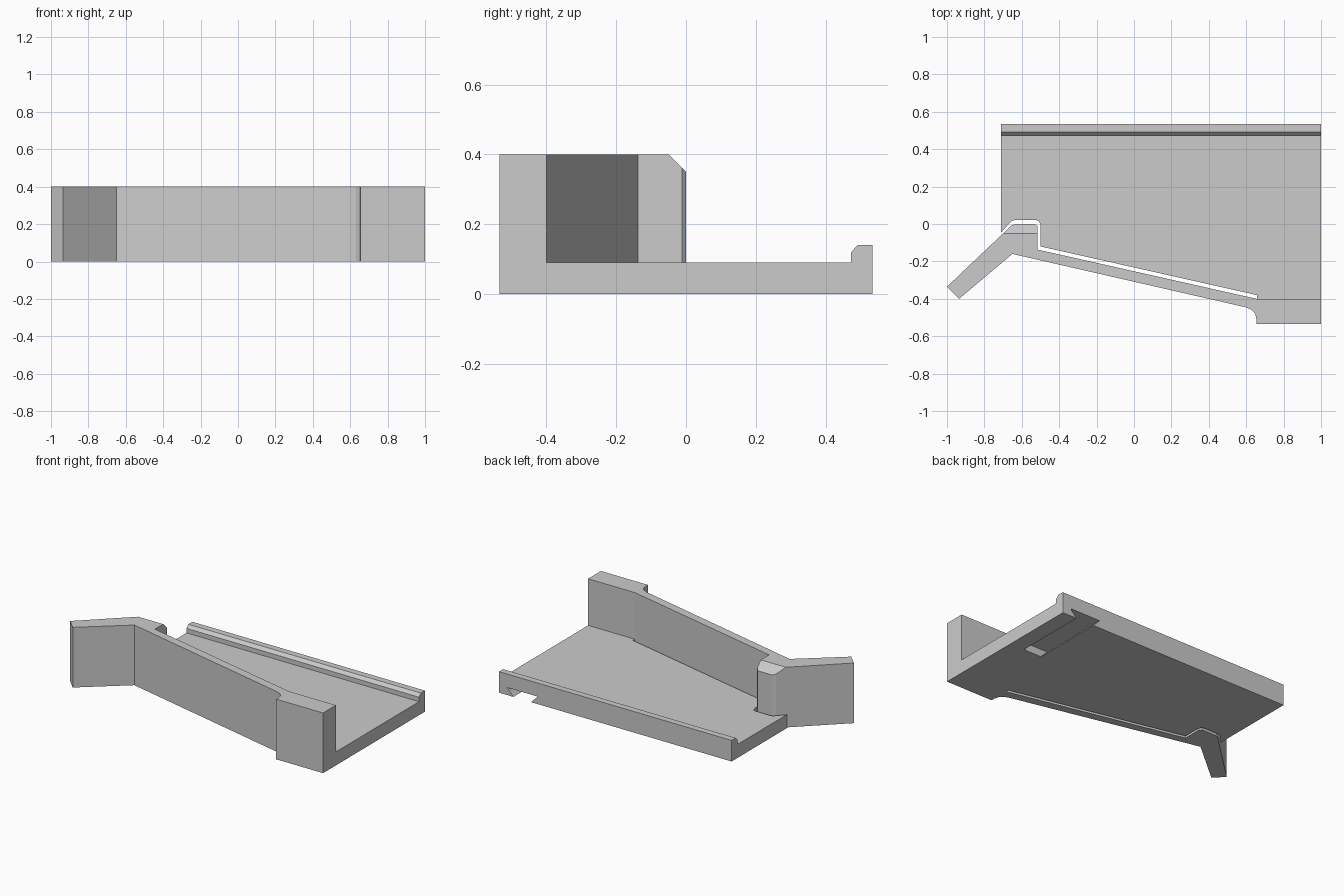
import bpy
import bmesh
from mathutils import Vector

cube = bpy.data.objects.get("Cube")
if cube:
    bpy.data.objects.remove(cube)

grey = bpy.data.materials.new("plain grey")
grey.use_nodes = True
grey.diffuse_color = (0.6, 0.6, 0.6, 1)
grey.node_tree.nodes["Principled BSDF"].inputs["Base Color"].default_value = (0.6, 0.6, 0.6, 1)


def prism(name, profile, start, end, axis="z"):
    """Extrude a flat profile along one axis: (x, y) along z, (y, z) along x, (x, z) along y."""
    place = {"z": lambda a, b, t: (a, b, t),
             "x": lambda a, b, t: (t, a, b),
             "y": lambda a, b, t: (a, t, b)}[axis]
    bm = bmesh.new()
    face = bm.faces.new([bm.verts.new(place(a, b, start)) for a, b in profile])
    shift = Vector(place(0, 0, end - start))
    new = bmesh.ops.extrude_face_region(bm, geom=[face])["geom"]
    bmesh.ops.translate(bm, vec=shift, verts=[v for v in new if isinstance(v, bmesh.types.BMVert)])
    bmesh.ops.recalc_face_normals(bm, faces=bm.faces)
    mesh = bpy.data.meshes.new(name)
    bm.to_mesh(mesh)
    bm.free()
    mesh.materials.append(grey)
    obj = bpy.data.objects.new(name, mesh)
    bpy.context.collection.objects.link(obj)
    return obj


def cut(target, cutter):
    """Subtract the cutter, then discard it."""
    mod = target.modifiers.new("cut", "BOOLEAN")
    mod.operation = "DIFFERENCE"
    mod.solver = "EXACT"
    mod.object = cutter
    bpy.context.view_layer.objects.active = target
    bpy.ops.object.modifier_apply(modifier=mod.name)
    bpy.data.objects.remove(cutter)


# Base plate with the chamfered lip along its back edge
plate = prism("base_plate", [(-0.535, 0), (0.535, 0), (0.535, 0.14), (0.492, 0.14),
                             (0.473, 0.12), (0.473, 0.09), (-0.535, 0.09)], -0.71, 1, "x")

# Clearance around the spring arm
cut(plate, prism("arm_clearance", [
    (-0.8, -0.13), (-0.71, -0.045), (-0.665, 0.005), (-0.65, 0.018), (-0.635, 0.022),
    (-0.525, 0.022), (-0.508, 0.015), (-0.5, -0.005), (-0.5, -0.12), (0.657, -0.38),
    (0.657, -0.4), (1.1, -0.4), (1.1, -0.7), (-0.8, -0.7)], -0.1, 0.3))

# Dovetail groove under the plate, open at the back
groove = prism("dovetail_groove", [(0.865, -0.04), (0.795, -0.04), (0.765, 0), (0.715, 0.05),
                                   (0.94, 0.05), (0.895, 0)], 0.05, 0.6, "y")
cut(plate, groove)

# Spring arm: angled handle, catch post, long thin wall and solid anchor block
arm = prism("spring_arm", [
    (-1, -0.335), (-0.935, -0.4), (-0.65, -0.16), (0.6, -0.446), (0.63, -0.459),
    (0.648, -0.48), (0.655, -0.51), (0.655, -0.535), (1, -0.535), (1, -0.4),
    (0.655, -0.4), (-0.515, -0.137), (-0.515, -0.012), (-0.527, 0),
    (-0.635, 0), (-0.655, -0.008)], 0, 0.4)

# Sloped top on the back of the catch post
cut(arm, prism("post_chamfer", [(-0.05, 0.4), (0.05, 0.3), (0.05, 0.5), (-0.05, 0.5)],
               -0.8, -0.4, "x"))
